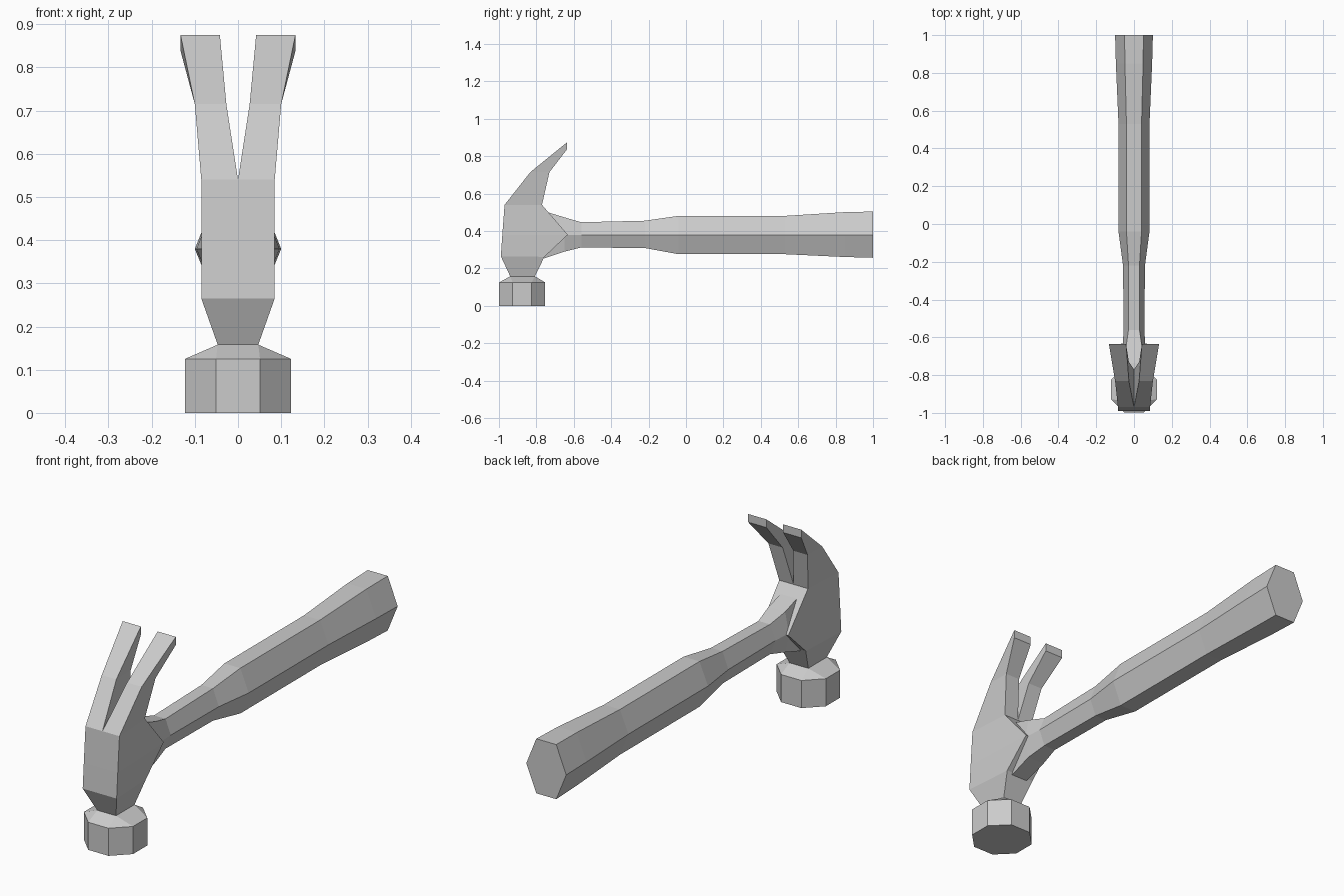
import bpy, bmesh, math

if "Cube" in bpy.data.objects:
    bpy.data.objects.remove(bpy.data.objects["Cube"])


def finish(name, bm):
    bmesh.ops.recalc_face_normals(bm, faces=bm.faces)
    mesh = bpy.data.meshes.new(name)
    bm.to_mesh(mesh)
    bm.free()
    obj = bpy.data.objects.new(name, mesh)
    bpy.context.collection.objects.link(obj)
    return obj


def loft(rings):
    """Join equal-sized rings of points with quads and cap both ends."""
    bm = bmesh.new()
    loops = [[bm.verts.new(p) for p in ring] for ring in rings]
    n = len(loops[0])
    for a, b in zip(loops, loops[1:]):
        for i in range(n):
            j = (i + 1) % n
            bm.faces.new((a[i], a[j], b[j], b[i]))
    bm.faces.new(loops[0])
    bm.faces.new(loops[-1])
    return bm


# Handle: hexagonal sections (y, half width, half flat width, bottom z, top z)
MID = 0.38
sections = [
    (-0.76, 0.062, 0.040, 0.253, 0.507),
    (-0.65, 0.060, 0.042, 0.290, 0.473),
    (-0.56, 0.055, 0.029, 0.312, 0.447),
    (-0.22, 0.058, 0.029, 0.309, 0.455),
    (-0.04, 0.082, 0.040, 0.276, 0.481),
    (0.53, 0.082, 0.040, 0.276, 0.481),
    (0.85, 0.096, 0.048, 0.261, 0.501),
    (1.00, 0.100, 0.050, 0.257, 0.504),
]
handle = finish("handle", loft([
    [(-w, y, MID), (-f, y, lo), (f, y, lo), (w, y, MID), (f, y, hi), (-f, y, hi)]
    for y, w, f, lo, hi in sections]))

# Head and claw: right half, mirrored
# (inner x, front outer x, back outer x, front y, front z, back y, back z)
half = [
    (0.000, 0.047, 0.047, -0.940, 0.158, -0.808, 0.158),
    (0.000, 0.085, 0.070, -0.990, 0.265, -0.757, 0.262),
    (0.000, 0.085, 0.070, -0.982, 0.380, -0.632, 0.380),
    (0.000, 0.085, 0.072, -0.970, 0.540, -0.770, 0.540),
    (0.027, 0.100, 0.098, -0.832, 0.715, -0.730, 0.715),
    (0.042, 0.133, 0.133, -0.635, 0.875, -0.635, 0.838),
]
bm = loft([[(i, yf, zf), (of, yf, zf), (ob, yb, zb), (i, yb, zb)]
           for i, of, ob, yf, zf, yb, zb in half])
seam = [f for f in bm.faces if all(abs(v.co.x) < 1e-5 for v in f.verts)]
bmesh.ops.delete(bm, geom=seam, context='FACES')
head = finish("claw_head", bm)
mirror = head.modifiers.new("mirror", 'MIRROR')
mirror.use_axis[0] = True

# Striking face: octagonal block tapering to the rectangular neck
CY = -0.876
bm = bmesh.new()
radius = 0.123 / math.cos(math.pi / 8)
for k in range(8):
    a = math.pi / 8 + k * math.pi / 4
    for z in (0.0, 0.125):
        bm.verts.new((radius * math.cos(a), CY + radius * math.sin(a), z))
for x in (-0.047, 0.047):
    for y in (-0.940, -0.808):
        bm.verts.new((x, y, 0.158))
bmesh.ops.convex_hull(bm, input=bm.verts)
bmesh.ops.dissolve_limit(bm, angle_limit=0.01, verts=bm.verts, edges=bm.edges)
finish("striking_face", bm)
